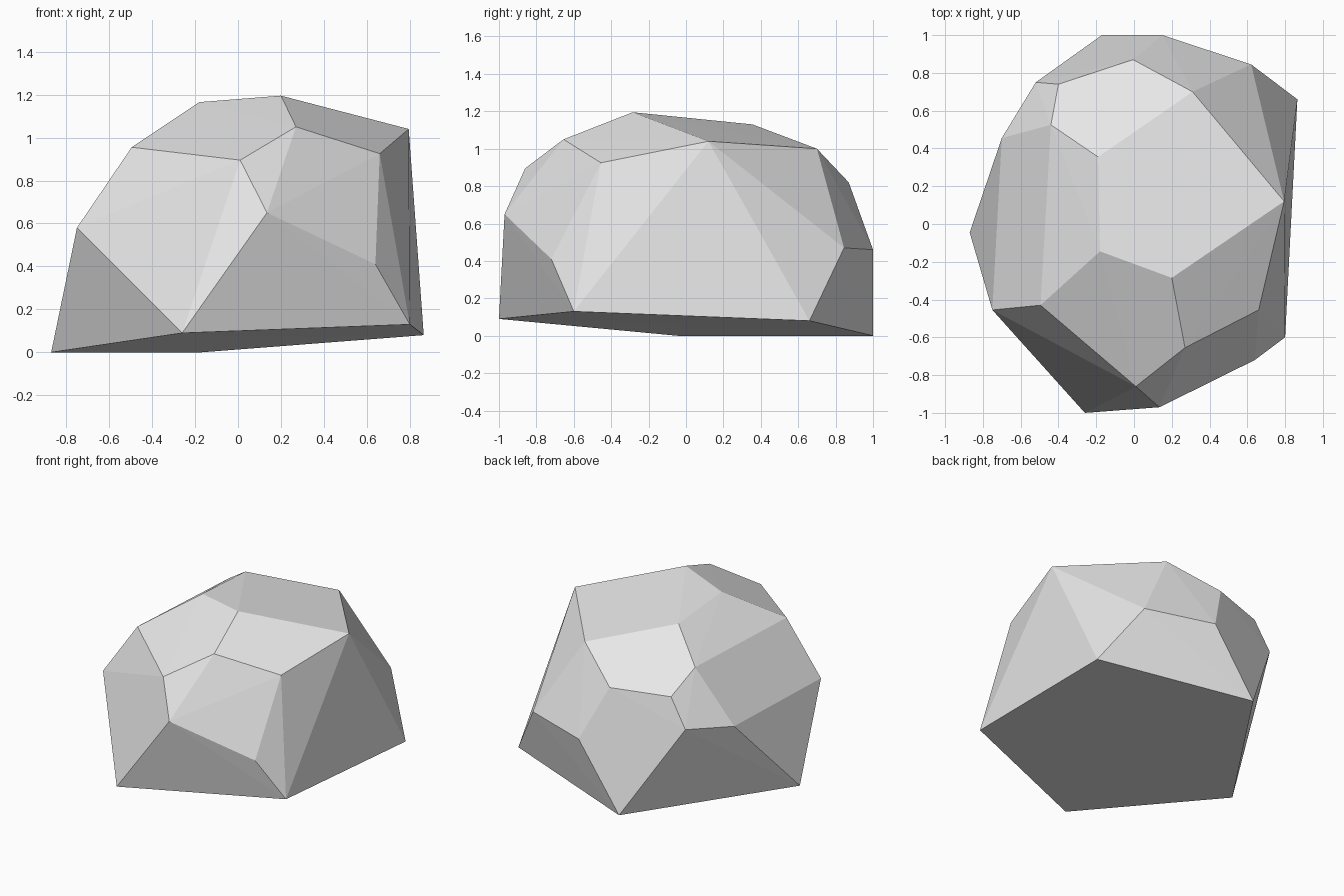
import bpy
import bmesh
from mathutils import Vector

# Remove the default cube only
default_cube = bpy.data.objects.get("Cube")
if default_cube:
    bpy.data.objects.remove(default_cube, do_unlink=True)


def make_material(name, colour):
    material = bpy.data.materials.new(name)
    material.use_nodes = True
    material.diffuse_color = colour
    shader = material.node_tree.nodes["Principled BSDF"]
    shader.inputs["Base Color"].default_value = colour
    shader.inputs["Roughness"].default_value = 0.9
    return material


# Corners of the boulder, grouped by the region they belong to
base_corners = [
    (-.26, -1, .09), (.8, -.6, .13), (.865, .66, .08),
    (-.17, 1, 0), (-.87, -.045, 0),
]
front_corners = [
    (.64, -.72, .41), (.135, -.97, .65), (.01, -.86, .895),
    (.27, -.655, 1.05), (.66, -.455, .925),
]
side_corners = [
    (-.75, -.455, .58), (-.495, -.43, .955),
    (-.7, .455, .57), (-.44, .525, .95),
]
crown_corners = [
    (.2, -.285, 1.195), (.795, .12, 1.04), (-.18, -.145, 1.165),
    (-.19, .355, 1.13), (.31, .7, 1),
]
back_corners = [
    (.15, 1, .46), (.62, .845, .47), (-.005, .87, .82),
    (-.52, .75, .61), (-.4, .74, .81),
]


def build_boulder(name, corner_groups, material):
    bm = bmesh.new()
    for group in corner_groups:
        for corner in group:
            bm.verts.new(corner)

    # Wrap the corners in one faceted convex shell
    bmesh.ops.convex_hull(bm, input=list(bm.verts), use_existing_faces=False)
    loose = [vert for vert in bm.verts if not vert.link_faces]
    bmesh.ops.delete(bm, geom=loose, context="VERTS")
    bmesh.ops.recalc_face_normals(bm, faces=list(bm.faces))

    # Rebuild the underside as a shallow fan around its middle
    underside = [face for face in bm.faces if face.normal.z < -.8]
    merged = bmesh.ops.dissolve_faces(bm, faces=underside, use_verts=False)
    fan = bmesh.ops.poke(bm, faces=merged["region"])
    for middle in fan["verts"]:
        middle.co = Vector((.11, 0, .07))
    bmesh.ops.recalc_face_normals(bm, faces=list(bm.faces))

    # Flat shading keeps every facet crisp
    for face in bm.faces:
        face.smooth = False
    mesh = bpy.data.meshes.new(name)
    bm.to_mesh(mesh)
    bm.free()
    mesh.materials.append(material)
    boulder = bpy.data.objects.new(name, mesh)
    bpy.context.collection.objects.link(boulder)
    return boulder


stone_grey = make_material("stone grey", (.8, .8, .8, 1))
build_boulder(
    "boulder",
    [base_corners, front_corners, side_corners, crown_corners, back_corners],
    stone_grey,
)
